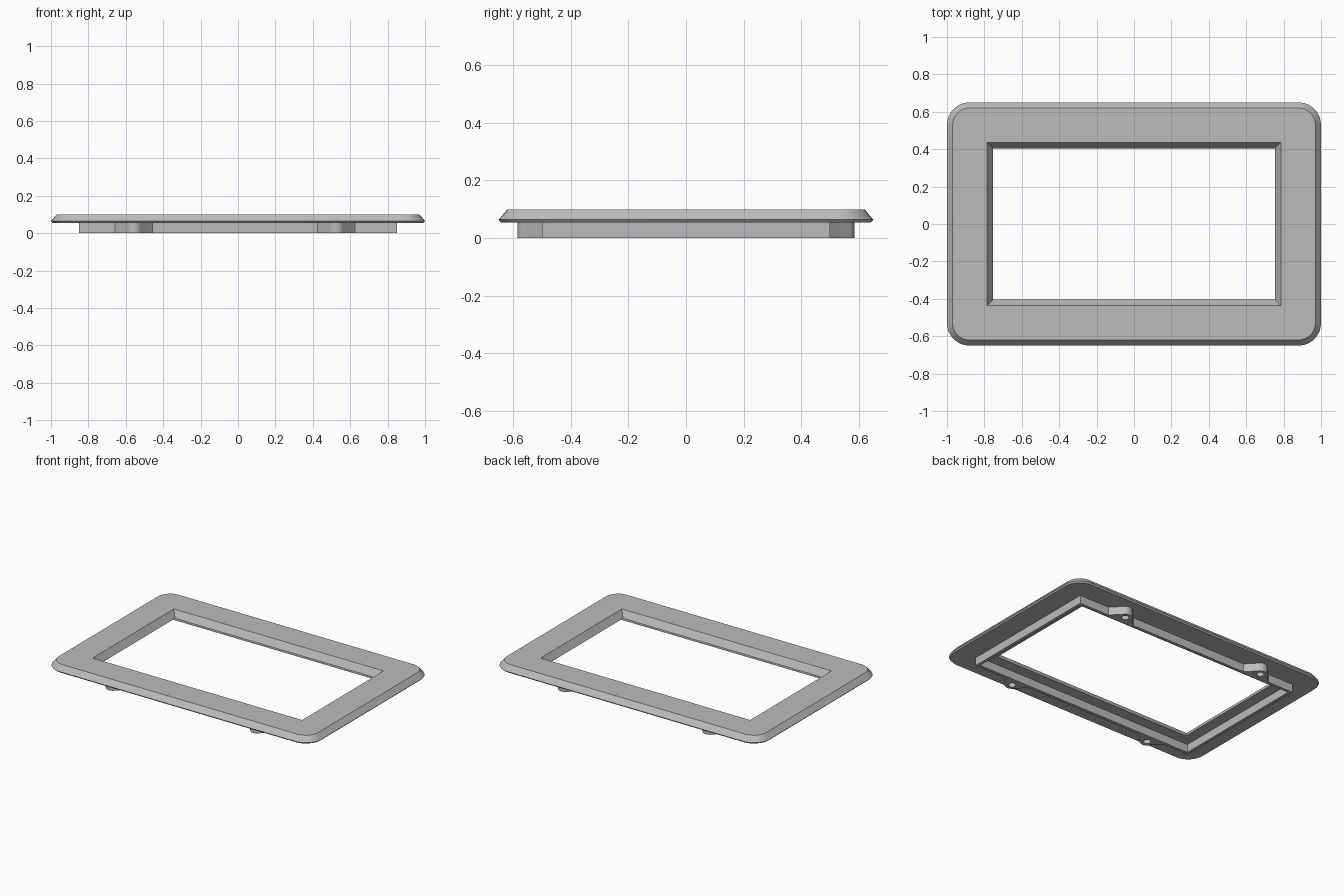
import bpy
import bmesh
from math import cos, sin, pi

if "Cube" in bpy.data.objects:
    bpy.data.objects.remove(bpy.data.objects["Cube"])

grey = bpy.data.materials.new("plain grey")
grey.use_nodes = True
grey.diffuse_color = (0.5, 0.5, 0.5, 1)
grey.node_tree.nodes["Principled BSDF"].inputs["Base Color"].default_value = grey.diffuse_color


def arc(cx, cy, r, start, end, n):
    return [(cx + r * cos(start + (end - start) * i / n),
             cy + r * sin(start + (end - start) * i / n)) for i in range(n + 1)]


def rect(hx, hy, r=0.0):
    """Rectangle outline from half sizes, with optional rounded corners."""
    if r == 0:
        return [(hx, hy), (-hx, hy), (-hx, -hy), (hx, -hy)]
    pts = []
    for k, (sx, sy) in enumerate([(1, 1), (-1, 1), (-1, -1), (1, -1)]):
        pts += arc(sx * (hx - r), sy * (hy - r), r, k * pi / 2, (k + 1) * pi / 2, 8)
    return pts


def hollow_solid(name, outer, inner):
    """Solid with a hole: each wall is a list of (outline, z) from bottom to top."""
    bm = bmesh.new()
    ends = [[], []]
    for wall in (outer, inner):
        loops = [[bm.verts.new((x, y, z)) for x, y in pts] for pts, z in wall]
        n = len(loops[0])
        for low, high in zip(loops, loops[1:]):
            for i in range(n):
                j = (i + 1) % n
                bm.faces.new((low[i], low[j], high[j], high[i]))
        for end, loop in zip(ends, (loops[0], loops[-1])):
            end += [bm.edges.get((loop[i], loop[(i + 1) % n])) for i in range(n)]
    # Flat faces around the hole, below and above
    for end in ends:
        bmesh.ops.triangle_fill(bm, edges=end, use_beauty=True)
    bmesh.ops.recalc_face_normals(bm, faces=bm.faces)
    mesh = bpy.data.meshes.new(name)
    bm.to_mesh(mesh)
    bm.free()
    mesh.materials.append(grey)
    obj = bpy.data.objects.new(name, mesh)
    bpy.context.collection.objects.link(obj)
    bpy.ops.object.select_all(action="DESELECT")
    obj.select_set(True)
    bpy.context.view_layer.objects.active = obj
    bpy.ops.object.shade_smooth_by_angle(angle=pi / 9)
    return obj


UNDER, TOP = 0.055, 0.1

# Bezel plate: bevelled rim and sloping window edge
hollow_solid("bezel_plate",
             [(rect(0.992, 0.642, 0.112), UNDER), (rect(1, 0.65, 0.12), 0.064),
              (rect(0.97, 0.62, 0.09), TOP)],
             [(rect(0.755, 0.405), UNDER), (rect(0.785, 0.435), TOP)])

# Thin locating wall below the plate
hollow_solid("locating_wall",
             [(rect(0.85, 0.5), 0), (rect(0.85, 0.5), UNDER)],
             [(rect(0.83, 0.48), 0), (rect(0.83, 0.48), UNDER)])

# Four screw tabs tapering from the wall to a rounded tip
for side, y_name in ((-1, "front"), (1, "back")):
    for x, x_name in ((-0.557, "right"), (0.525, "left")):
        outline = [(-0.1, 0.49), (0.1, 0.49), (0.1, 0.5)]
        outline += arc(0, 0.54, 0.045, pi / 6, pi * 5 / 6, 10) + [(-0.1, 0.5)]
        tab = [(x + px, side * py) for px, py in outline]
        hole = arc(x, side * 0.54, 0.024, 0, 2 * pi, 20)[:-1]
        hollow_solid(f"{y_name}_{x_name}_screw_tab",
                     [(tab, 0), (tab, UNDER)], [(hole, 0), (hole, UNDER)])
